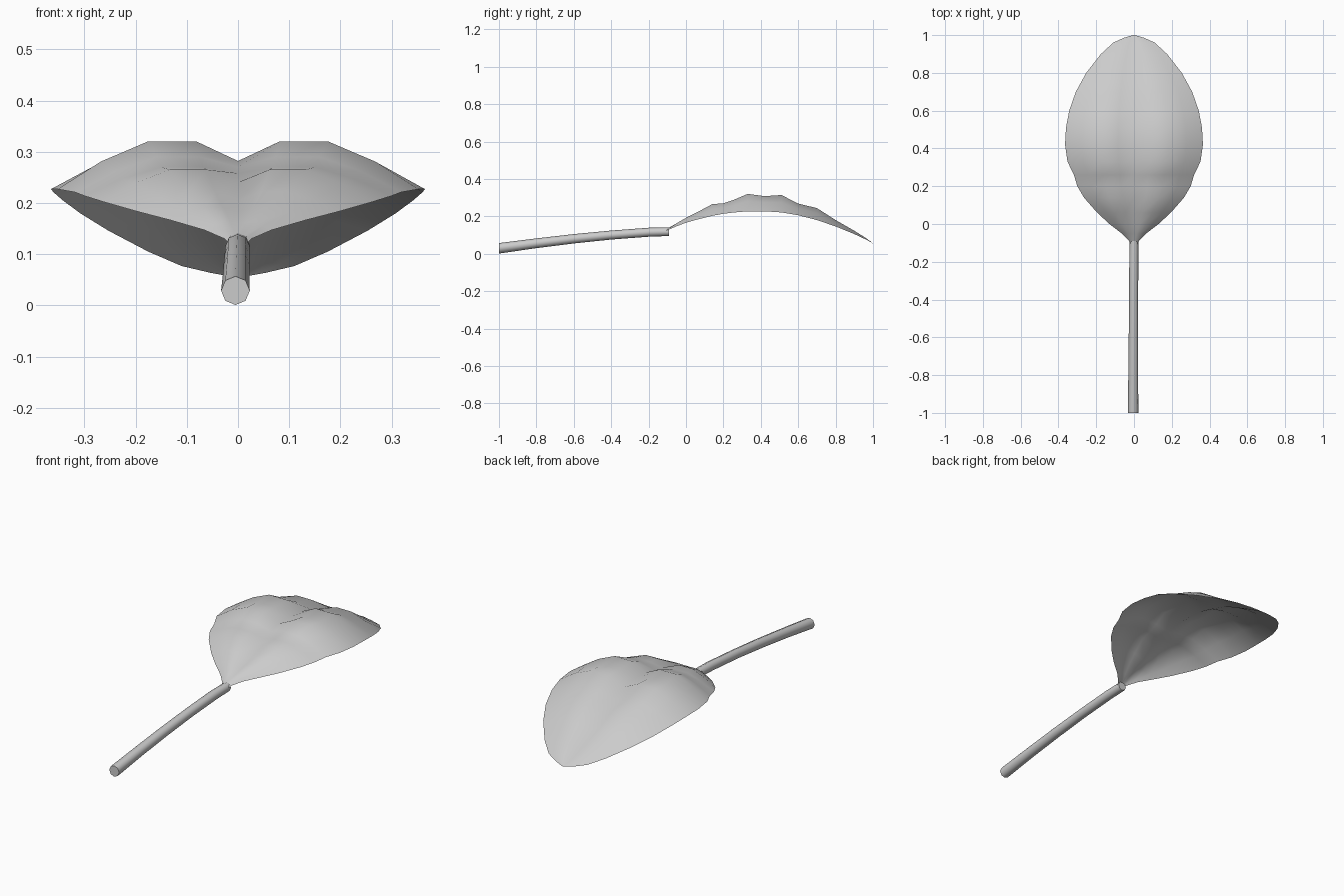
import bpy, bmesh, math
from mathutils import Vector

grey = bpy.data.materials.new("light grey")
grey.diffuse_color = (0.6, 0.6, 0.6, 1)


def finish(name, bm, angle):
    mesh = bpy.data.meshes.new(name)
    bm.to_mesh(mesh)
    bm.free()
    mesh.materials.append(grey)
    obj = bpy.data.objects.new(name, mesh)
    bpy.context.collection.objects.link(obj)
    bpy.ops.object.select_all(action='DESELECT')
    obj.select_set(True)
    bpy.context.view_layer.objects.active = obj
    bpy.ops.object.shade_smooth_by_angle(angle=math.radians(angle))
    return obj


# Leaf blade: y, half width, rim height, midrib height, ridge height
ROWS = [
    (-0.14, 0.010, 0.112, 0.115, 0.114),
    (-0.09, 0.026, 0.130, 0.140, 0.137),
    (-0.05, 0.065, 0.147, 0.160, 0.163),
    (0.00, 0.130, 0.166, 0.183, 0.192),
    (0.06, 0.195, 0.183, 0.205, 0.222),
    (0.14, 0.265, 0.203, 0.240, 0.265),
    (0.20, 0.300, 0.214, 0.258, 0.270),
    (0.26, 0.318, 0.221, 0.270, 0.290),
    (0.33, 0.352, 0.227, 0.282, 0.320),
    (0.42, 0.365, 0.227, 0.282, 0.308),
    (0.51, 0.360, 0.221, 0.276, 0.314),
    (0.60, 0.343, 0.206, 0.252, 0.268),
    (0.70, 0.308, 0.180, 0.222, 0.244),
    (0.80, 0.253, 0.146, 0.170, 0.180),
    (0.90, 0.175, 0.105, 0.116, 0.123),
    (0.96, 0.110, 0.077, 0.080, 0.085),
    (0.985, 0.055, 0.064, 0.066, 0.067),
    (1.00, 0.006, 0.055, 0.055, 0.055),
]
bm = bmesh.new()
grid = []
for y, w, rim, mid, ridge in ROWS:
    half = [(0.23, ridge), (0.5, ridge), (0.76, rim + 0.58 * (ridge - rim)), (1.0, rim)]
    section = [(-t, z) for t, z in reversed(half)] + [(0, mid)] + half
    grid.append([bm.verts.new((t * w, y, z)) for t, z in section])
for a, b in zip(grid, grid[1:]):
    for j in range(len(a) - 1):
        bm.faces.new((a[j], a[j + 1], b[j + 1], b[j]))
finish("leaf_blade", bm, 80)

# Stem: gently arched eight-sided tube with capped ends
PATH = [(-0.005, -1.0, 0.029, 0.028), (-0.004, -0.8, 0.056, 0.026), (-0.003, -0.6, 0.080, 0.025),
        (-0.002, -0.4, 0.100, 0.024), (-0.001, -0.2, 0.115, 0.024), (0.0, -0.09, 0.118, 0.023)]
SIDES = 8
bm = bmesh.new()
rings = []
for x, y, z, r in PATH:
    rings.append([bm.verts.new(Vector((x + r * math.cos(k * math.tau / SIDES), y,
                                       z + r * math.sin(k * math.tau / SIDES))))
                  for k in range(SIDES)])
for a, b in zip(rings, rings[1:]):
    for k in range(SIDES):
        n = (k + 1) % SIDES
        bm.faces.new((a[k], a[n], b[n], b[k]))
bm.faces.new(rings[0])
bm.faces.new(rings[-1])
bmesh.ops.recalc_face_normals(bm, faces=bm.faces)
finish("stem", bm, 60)
